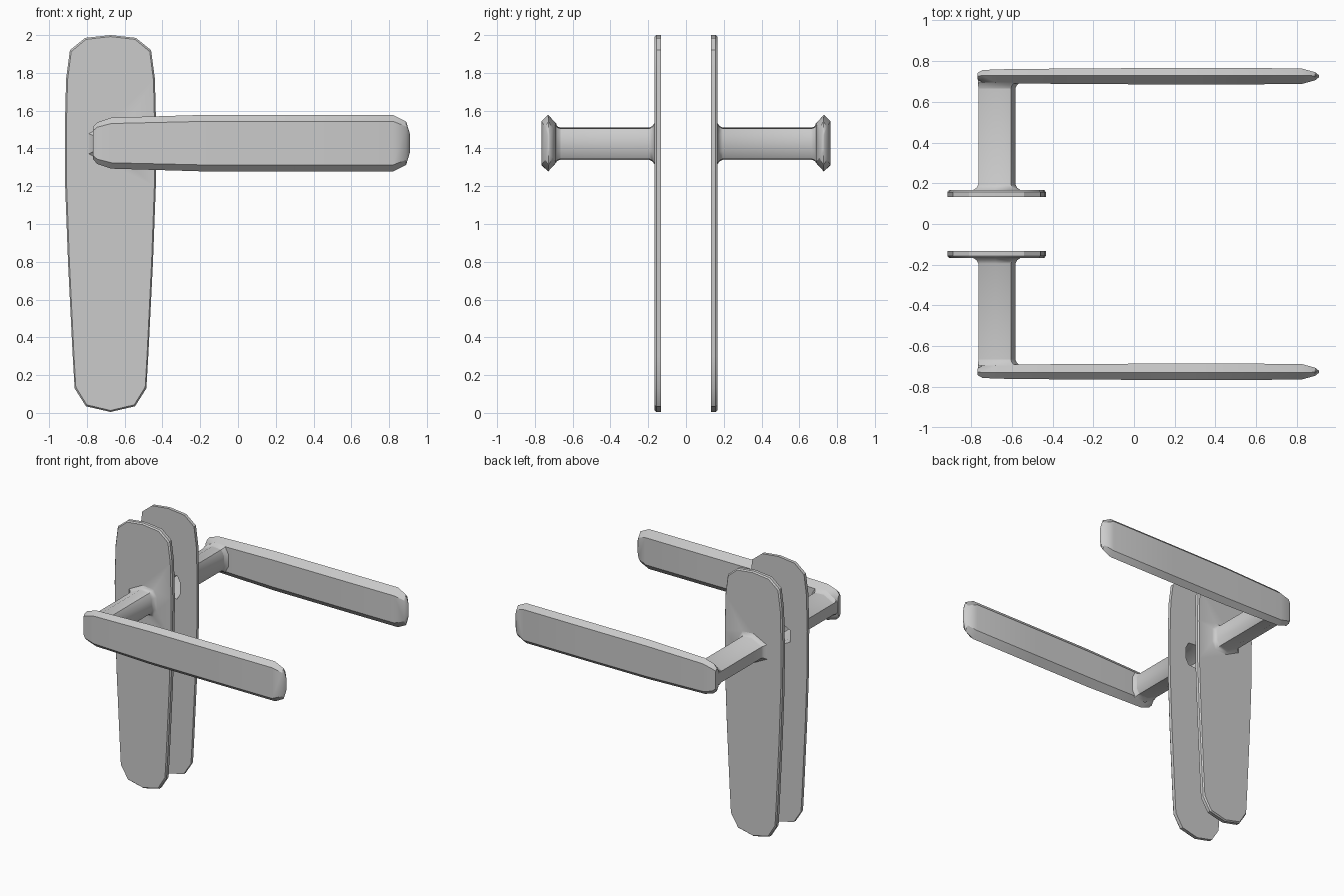
import bpy, bmesh, math

cube = bpy.data.objects.get("Cube")
if cube:
    bpy.data.objects.remove(cube, do_unlink=True)

metal = bpy.data.materials.new("satin grey metal")
metal.use_nodes = True
GREY = (0.6, 0.6, 0.6, 1)
metal.diffuse_color = GREY
metal.node_tree.nodes["Principled BSDF"].inputs["Base Color"].default_value = GREY

CX, CZ = -0.675, 1.425      # stem axis


def ring(bm, pts):
    return [bm.verts.new(p) for p in pts]


def bridge(bm, a, b):
    n = len(a)
    for i in range(n):
        bm.faces.new((a[i], a[(i + 1) % n], b[(i + 1) % n], b[i]))


def fill_between(bm, a, b):
    # flat sheet between an outline and a hole
    edges = []
    for loop in (a, b):
        for i, v in enumerate(loop):
            w = loop[(i + 1) % len(loop)]
            edges.append(bm.edges.get((v, w)) or bm.edges.new((v, w)))
    bmesh.ops.triangle_fill(bm, edges=edges, use_beauty=True)


def finish(bm, name, angle):
    bmesh.ops.recalc_face_normals(bm, faces=bm.faces)
    mesh = bpy.data.meshes.new(name)
    bm.to_mesh(mesh)
    bm.free()
    mesh.materials.append(metal)
    obj = bpy.data.objects.new(name, mesh)
    bpy.context.collection.objects.link(obj)
    bpy.ops.object.select_all(action='DESELECT')
    obj.select_set(True)
    bpy.context.view_layer.objects.active = obj
    bpy.ops.object.shade_smooth_by_angle(angle=math.radians(angle))


# Right half of the plate outline: half width, height
HALF = [(0.135, 1.985), (0.215, 1.92), (0.235, 1.77), (0.242, 1.5), (0.24, 1.2),
        (0.225, 0.8), (0.2, 0.3), (0.19, 0.13), (0.13, 0.035)]
OUTLINE = ([(0, 2.0)] + HALF + [(0, 0.005)] + [(-w, z) for w, z in reversed(HALF)])

# Eight-sided stem section around its axis
STEM_HALF = [(0.092, 0.04), (0.07, 0.08), (-0.005, 0.085), (-0.09, 0.042)]
STEM = STEM_HALF + [(x, -z) for x, z in reversed(STEM_HALF)]


def plate_and_stem(side, name):
    bm = bmesh.new()

    def outline(y, inset):
        return ring(bm, [(CX + w * (1 - inset / 0.24), side * y, 1 + (z - 1) * (1 - inset))
                         for w, z in OUTLINE])

    def section(y, scale):
        return ring(bm, [(CX + x * scale, side * y, CZ + z * scale) for x, z in STEM])

    # plate rim
    inner, lip, face = outline(0.133, 0), outline(0.157, 0), outline(0.167, 0.008)
    bridge(bm, inner, lip)
    bridge(bm, lip, face)
    # flared collar and stem
    rings = [section(0.167, 1.28), section(0.178, 1.1), section(0.195, 1.0),
             section(0.67, 1.0), section(0.715, 1.03)]
    for a, b in zip(rings, rings[1:]):
        bridge(bm, a, b)
    bm.faces.new(rings[-1])
    fill_between(bm, face, rings[0])
    # open bore on the inner side
    bore = [section(0.133, 1.08), section(0.19, 0.94), section(0.66, 0.94)]
    for a, b in zip(bore, bore[1:]):
        bridge(bm, a, b)
    bm.faces.new(bore[-1])
    fill_between(bm, inner, bore[0])
    finish(bm, name, 32)


# Lever stations: x, half height, half thickness
LEVER = [(-0.768, 0.085, 0.017), (-0.745, 0.11, 0.03), (-0.67, 0.135, 0.034),
         (-0.4, 0.143, 0.037), (-0.2, 0.149, 0.039), (0.3, 0.15, 0.04),
         (0.82, 0.15, 0.039), (0.89, 0.115, 0.02), (0.91, 0.05, 0.004)]


def lever(side, name):
    bm = bmesh.new()
    rings = []
    for x, h, t in LEVER:
        sec = [(t, 0.77 * h), (0.1 * t, h), (-t, 0.68 * h)]
        sec += [(y, -z) for y, z in reversed(sec)]
        rings.append(ring(bm, [(x, side * (0.726 + y), CZ + 0.003 + z) for y, z in sec]))
    for a, b in zip(rings, rings[1:]):
        bridge(bm, a, b)
    bm.faces.new(rings[0])
    bm.faces.new(rings[-1])
    finish(bm, name, 35)


def elbow(side, name):
    # small fillet where the stem meets the lever
    bm = bmesh.new()
    rings = []
    for y, s in ((0.665, 1.0), (0.68, 1.07), (0.695, 1.25)):
        rings.append(ring(bm, [(CX + (x * s if x > 0 else x), side * y, CZ + z * s)
                               for x, z in STEM]))
    for a, b in zip(rings, rings[1:]):
        bridge(bm, a, b)
    bm.faces.new(rings[0])
    bm.faces.new(rings[-1])
    finish(bm, name, 32)


for side, label in ((-1, "front"), (1, "back")):
    plate_and_stem(side, label + "_plate_and_stem")
    lever(side, label + "_lever")
    elbow(side, label + "_elbow")
